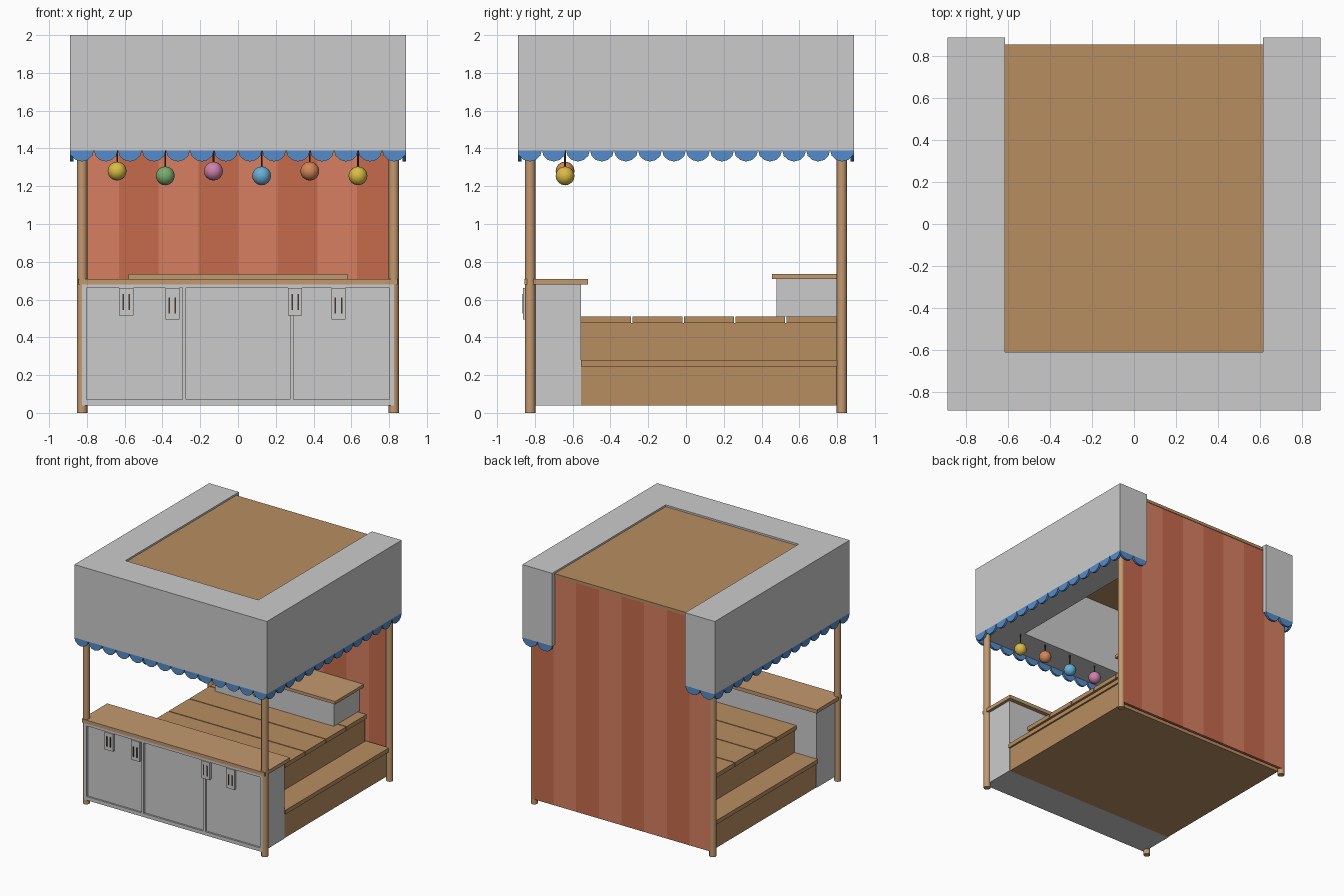
import bpy, bmesh, math

if "Cube" in bpy.data.objects:
    bpy.data.objects.remove(bpy.data.objects["Cube"])


def material(name, rgb):
    m = bpy.data.materials.new(name)
    m.diffuse_color = (*rgb, 1)
    m.use_nodes = True
    m.node_tree.nodes["Principled BSDF"].inputs["Base Color"].default_value = m.diffuse_color
    return m


WOOD = material("wood", (0.48, 0.27, 0.12))
POST = material("post_wood", (0.55, 0.32, 0.16))
RED_A = material("light_red", (0.68, 0.215, 0.12))
RED_B = material("dark_red", (0.56, 0.145, 0.072))
BLUE = material("fringe_blue", (0.09, 0.26, 0.59))
DARK = material("dark", (0.06, 0.04, 0.03))


def finish(name, bm, mat=None):
    bmesh.ops.recalc_face_normals(bm, faces=bm.faces)
    me = bpy.data.meshes.new(name)
    bm.to_mesh(me)
    bm.free()
    ob = bpy.data.objects.new(name, me)
    bpy.context.collection.objects.link(ob)
    if mat:
        me.materials.append(mat)
    return ob


def box(name, x, y, z, mat=None):
    bm = bmesh.new()
    bmesh.ops.create_cube(bm, size=1)
    for v in bm.verts:
        v.co = [r[0] if c < 0 else r[1] for c, r in zip(v.co, (x, y, z))]
    return finish(name, bm, mat)


def rod(name, x, y, z0, z1, r, sides, mat):
    bpy.ops.mesh.primitive_cylinder_add(vertices=sides, radius=r, depth=z1 - z0,
                                        location=(x, y, (z0 + z1) / 2))
    ob = bpy.context.object
    ob.name = name
    ob.data.materials.append(mat)
    bpy.ops.object.shade_smooth_by_angle(angle=math.radians(40))


def prism(bm, pts, offset):
    f = bm.faces.new([bm.verts.new(p) for p in pts])
    ext = bmesh.ops.extrude_face_region(bm, geom=[f])["geom"]
    bmesh.ops.translate(bm, vec=offset,
                        verts=[g for g in ext if isinstance(g, bmesh.types.BMVert)])


# Corner posts
for sx in (-1, 1):
    for sy in (-1, 1):
        rod("corner_post", sx * 0.825, sy * 0.825, 0, 1.39, 0.027, 12, POST)

# U-shaped roof block, open at the back
bm = bmesh.new()
u = [(-0.89, -0.89), (0.89, -0.89), (0.89, 0.89), (0.615, 0.89),
     (0.615, -0.61), (-0.615, -0.61), (-0.615, 0.89), (-0.89, 0.89)]
prism(bm, [(x, y, 1.39) for x, y in u], (0, 0, 0.61))
finish("roof_surround", bm)
box("ceiling_board", (-0.615, 0.615), (-0.61, 0.857), (1.96, 1.985), WOOD)


# Scalloped fringe under the roof edges
def fringe(name, start, direction, inward, count, pitch):
    bm = bmesh.new()
    for i in range(count):
        pts = []
        for k in range(7):
            a = math.pi * k / 6
            d = (i + 0.5 - 0.5 * math.cos(a)) * pitch
            pts.append((start[0] + direction[0] * d, start[1] + direction[1] * d,
                        1.392 - 0.061 * math.sin(a)))
        prism(bm, pts, (inward[0] * 0.018, inward[1] * 0.018, 0))
    finish(name, bm, BLUE)


P = 1.78 / 14
fringe("front_fringe", (-0.89, -0.89), (1, 0), (0, 1), 14, P)
for s in (-1, 1):
    fringe("side_fringe", (s * 0.89, -0.89), (0, 1), (-s, 0), 14, P)
    fringe("back_fringe", (s * 0.89, 0.89), (-s, 0), (0, -1), 2, 0.275 / 2)

# Striped back wall
for i in range(8):
    x0, x1 = -0.84 + i * 0.21, -0.63 + i * 0.21
    top = 1.39 if i in (0, 7) else 1.96
    box("back_wall_stripe", (max(x0, -0.825), min(x1, 0.825)), (0.83, 0.852),
        (0.045, top), RED_B if i % 2 else RED_A)

# Front counter with recessed doors
box("counter_body", (-0.82, 0.82), (-0.838, -0.555), (0.04, 0.68))
box("counter_top", (-0.845, 0.845), (-0.856, -0.52), (0.68, 0.71), POST)
for x0, x1 in ((-0.825, -0.802), (-0.295, -0.275), (0.275, 0.295), (0.802, 0.825)):
    box("door_frame_upright", (x0, x1), (-0.853, -0.836), (0.04, 0.68))
for z0, z1 in ((0.04, 0.07), (0.66, 0.68)):
    box("door_frame_rail", (-0.802, 0.802), (-0.853, -0.836), (z0, z1))

# Hanging tags with two dark slots each
for x, z0 in ((-0.592, 0.515), (-0.347, 0.495), (0.302, 0.515), (0.532, 0.495)):
    box("door_tag", (x - 0.038, x + 0.038), (-0.862, -0.836), (z0, 0.66))
    for s in (-1, 1):
        cx = x + s * 0.016
        box("tag_slot", (cx - 0.004, cx + 0.004), (-0.866, -0.861),
            (z0 + 0.03, z0 + 0.115), DARK)

# Stepped platform
box("lower_base", (-0.815, 0.815), (-0.555, 0.8), (0.04, 0.245), WOOD)
box("upper_base", (-0.615, 0.615), (-0.555, 0.8), (0.245, 0.475), WOOD)
for s in (-1, 1):
    box("step_tread", sorted((s * 0.612, s * 0.83)), (-0.555, 0.81), (0.245, 0.28), WOOD)
w = 1.36 / 5
for i in range(5):
    y0 = -0.555 + i * w
    box("platform_plank", (-0.632, 0.632), (y0, y0 + w - 0.008), (0.475, 0.51), WOOD)

# Rear shelf unit on the platform
box("rear_shelf_body", (-0.55, 0.55), (0.48, 0.82), (0.51, 0.71))
box("rear_shelf_top", (-0.58, 0.58), (0.455, 0.83), (0.71, 0.735), POST)

# Hanging round lanterns
colours = [(0.7, 0.5, 0.06), (0.2, 0.42, 0.16), (0.62, 0.22, 0.4),
           (0.14, 0.42, 0.66), (0.66, 0.24, 0.1), (0.7, 0.5, 0.06)]
for i, c in enumerate(colours):
    x, z = -0.64 + i * 0.255, 1.255 if i % 2 else 1.28
    rod("lantern_cord", x, -0.64, z + 0.045, 1.39, 0.005, 6, DARK)
    bpy.ops.mesh.primitive_uv_sphere_add(segments=12, ring_count=8, radius=0.05,
                                         location=(x, -0.64, z))
    ob = bpy.context.object
    ob.name = "lantern"
    ob.data.materials.append(material("lantern_colour", c))
    bpy.ops.object.shade_smooth_by_angle(angle=math.radians(40))
